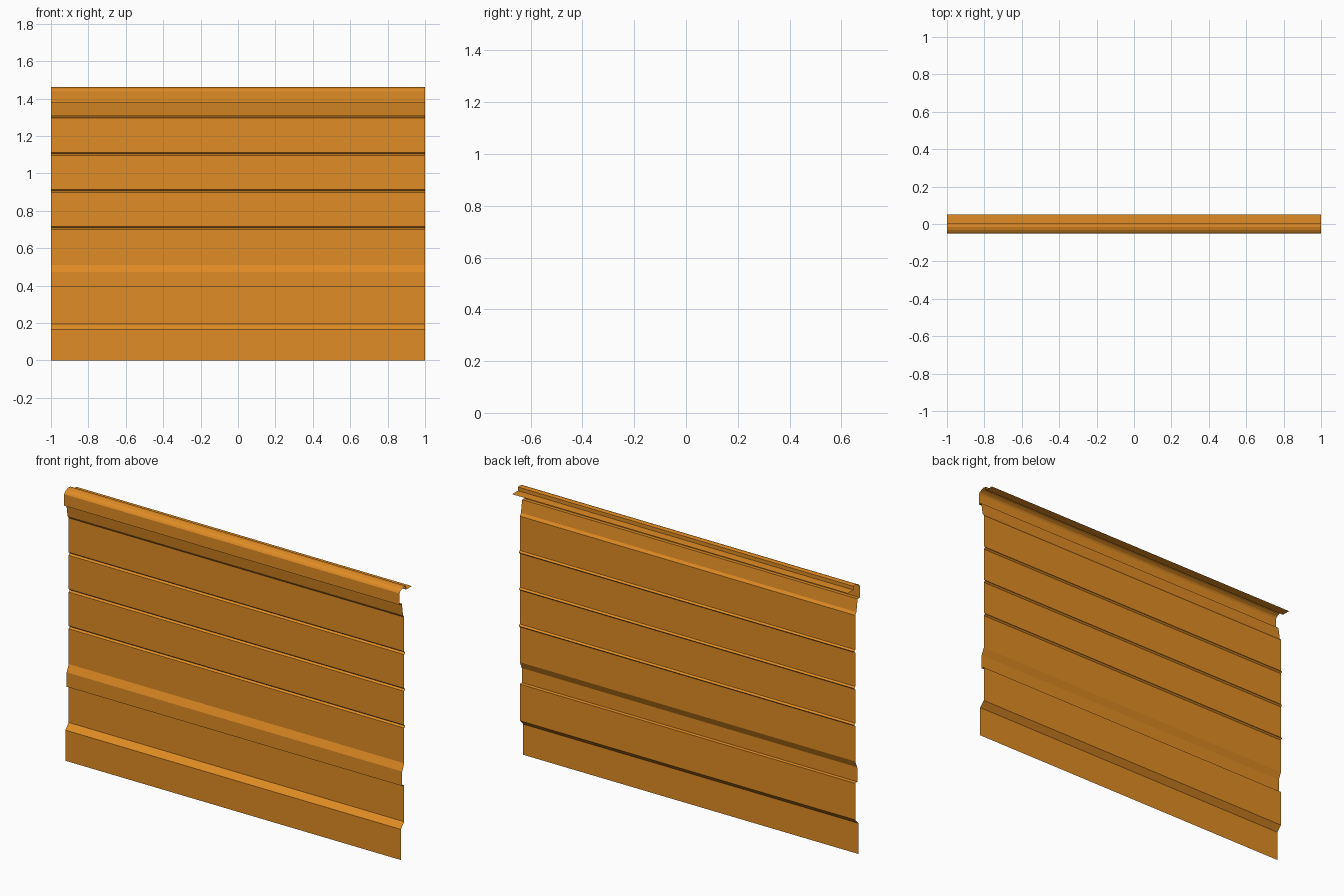
import bpy
import bmesh

if "Cube" in bpy.data.objects:
    bpy.data.objects.remove(bpy.data.objects["Cube"])

# Single flat colour of the painted sheet
paint = bpy.data.materials.new("orange_paint")
paint.diffuse_color = (0.745, 0.262, 0.018, 1.0)
paint.use_nodes = True
paint.node_tree.nodes["Principled BSDF"].inputs["Base Color"].default_value = paint.diffuse_color

BODY = -0.013  # y of the main flat sheet


def groove(z, half=0.008, depth=0.009):
    """Small V groove pressed into the sheet, centred at height z."""
    return [(BODY, z - half), (BODY + depth, z), (BODY, z + half)]


def sheet(name, profile, half_length=1.0):
    """Sweep an open (y, z) profile along x into a thin sheet."""
    bm = bmesh.new()
    left = [bm.verts.new((-half_length, y, z)) for y, z in profile]
    right = [bm.verts.new((half_length, y, z)) for y, z in profile]
    for i in range(len(profile) - 1):
        bm.faces.new((left[i], right[i], right[i + 1], left[i + 1]))
    mesh = bpy.data.meshes.new(name)
    bm.to_mesh(mesh)
    bm.free()
    mesh.materials.append(paint)
    obj = bpy.data.objects.new(name, mesh)
    bpy.context.collection.objects.link(obj)
    return obj


# Skirt: vertical foot and slope back to the body
sheet("bottom_skirt", [(-0.042, 0.0), (-0.042, 0.165), (BODY, 0.195)])

# Middle: recessed strip, raised rib with sloped top
sheet("middle_rib", [(BODY, 0.195), (BODY, 0.392), (-0.030, 0.394),
                     (-0.030, 0.472), (BODY, 0.51)])

# Main sheet with three grooves
main = [(BODY, 0.51)]
for z in (0.708, 0.906, 1.104):
    main += groove(z)
main.append((BODY, 1.297))
sheet("grooved_wall", main)

# Neck leaning forward under the top lip
sheet("neck", [(BODY, 1.297), (-0.023, 1.311), (-0.033, 1.378),
               (-0.052, 1.378)])

# Top lip: front band, rounded crown, drop and rear flange
sheet("top_lip", [(-0.052, 1.378), (-0.052, 1.44), (-0.046, 1.449),
                  (-0.033, 1.457), (-0.016, 1.462), (0.003, 1.460),
                  (0.003, 1.440), (0.052, 1.440)])
